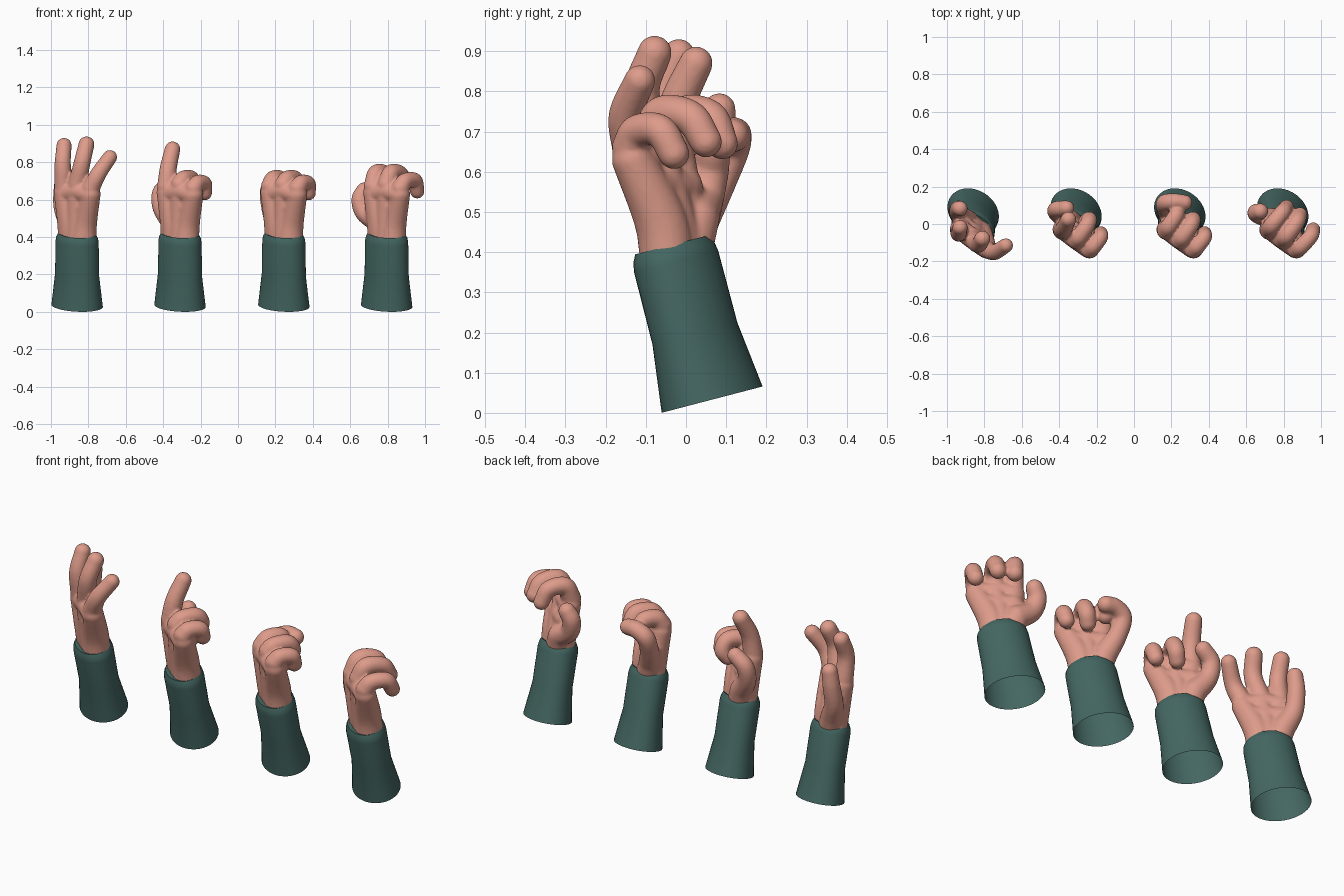
import bpy, bmesh, math
from mathutils import Vector, Matrix

if "Cube" in bpy.data.objects:
    bpy.data.objects.remove(bpy.data.objects["Cube"])


def material(name, rgb):
    m = bpy.data.materials.new(name)
    m.diffuse_color = (*rgb, 1)
    m.use_nodes = True
    m.node_tree.nodes["Principled BSDF"].inputs["Base Color"].default_value = m.diffuse_color
    return m


SKIN = material("skin", (0.73, 0.33, 0.255))
CLOTH = material("green_cloth", (0.058, 0.135, 0.122))


def add_object(name, bm, mat):
    mesh = bpy.data.meshes.new(name)
    bm.to_mesh(mesh)
    bm.free()
    ob = bpy.data.objects.new(name, mesh)
    bpy.context.collection.objects.link(ob)
    mesh.materials.append(mat)
    for o in bpy.context.selected_objects:
        o.select_set(False)
    ob.select_set(True)
    bpy.context.view_layer.objects.active = ob
    return ob


def spline(points, steps=12):
    """Catmull-Rom through (x, y, z, radius) points."""
    p = [Vector(q) for q in points]
    p = [2 * p[0] - p[1]] + p + [2 * p[-1] - p[-2]]
    out = []
    for i in range(1, len(p) - 2):
        a, b, c, d = p[i - 1:i + 3]
        for k in range(steps):
            t = k / steps
            out.append(0.5 * (2 * b + (c - a) * t + (2 * a - 5 * b + 4 * c - d) * t * t
                              + (3 * b - a - 3 * c + d) * t ** 3))
    return out + [p[-2]]


def limb(bm, points, steps=12):
    """A rounded limb as a run of overlapping balls, fused later."""
    for x, y, z, r in spline(points, steps):
        bmesh.ops.create_icosphere(bm, subdivisions=3, radius=r,
                                   matrix=Matrix.Translation((x, y, z)))


# shared knuckles and thumb root, relative to each sleeve's x
INDEX = (-.073, -.035, .67, .050)
MIDDLE = (0, -.085, .68, .050)
PINKY = (.073, -.137, .66, .048)
THUMB = (-.045, .025, .48, .058)

FIST_MIDDLE = [MIDDLE, (.02, -.065, .71, .046), (.06, -.005, .712, .043),
               (.07, .025, .665, .042), (.05, .01, .625, .040)]
FIST_PINKY = [PINKY, (.095, -.118, .69, .043), (.13, -.072, .685, .041), (.132, -.05, .635, .039)]

POSES = {
    "open_hand": (-.86, [
        [INDEX, (-.077, -.05, .79, .044), (-.07, -.018, .890, .041)],
        [MIDDLE, (.027, -.11, .80, .045), (.05, -.078, .896, .043)],
        [PINKY, (.115, -.15, .74, .043), (.175, -.115, .827, .039)],
        [THUMB, (-.08, .06, .57, .048), (-.08, .08, .67, .045), (-.07, .083, .755, .041)]]),
    "pointing_hand": (-.31, [
        [INDEX, (-.062, -.02, .77, .046), (-.04, .025, .870, .042)],
        FIST_MIDDLE, FIST_PINKY,
        [THUMB, (-.1, .058, .56, .048), (-.103, .078, .64, .045), (-.05, .085, .69, .041)]]),
    "closed_fist": (.245, [
        [INDEX, (-.055, -.01, .71, .046), (-.02, .045, .71, .043), (-.01, .07, .66, .040)],
        FIST_MIDDLE, FIST_PINKY,
        [THUMB, (-.075, .075, .57, .048), (-.08, .112, .655, .046), (-.03, .12, .69, .044),
         (.025, .115, .69, .042)]]),
    "loose_fist": (.795, [
        [INDEX, (-.055, -.005, .742, .046), (-.003, .06, .735, .043), (.02, .09, .67, .040)],
        [MIDDLE, (.025, -.06, .742, .047), (.075, .01, .735, .043), (.092, .05, .675, .040)],
        [PINKY, (.10, -.12, .70, .043), (.15, -.065, .702, .041), (.163, -.03, .645, .039)],
        [THUMB, (-.12, .045, .53, .049), (-.142, .06, .60, .047), (-.12, .068, .65, .043)]]),
}

# sleeve profile: distance along the arm, half width, half depth
SLEEVE = [(0, .147, .119), (.17, .129, .096), (.355, .124, .098),
          (.378, .120, .094), (.398, .108, .085), (.39, .085, .06)]


def make_sleeve(name, cx):
    bm = bmesh.new()
    frame = (Matrix.Translation((cx, .065, .033)) @ Matrix.Rotation(math.radians(14.6), 4, 'X')
             @ Matrix.Rotation(math.radians(-37), 4, 'Z'))
    n = 40
    rings = [[bm.verts.new(frame @ Vector((a * math.cos(math.tau * i / n),
                                           b * math.sin(math.tau * i / n), t)))
              for i in range(n)] for t, a, b in SLEEVE]
    for r0, r1 in zip(rings, rings[1:]):
        for i in range(n):
            j = (i + 1) % n
            bm.faces.new((r0[i], r0[j], r1[j], r1[i]))
    add_object(name, bm, CLOTH)
    bpy.ops.object.shade_smooth_by_angle(angle=math.radians(40))


def make_hand(name, cx, digits):
    bm = bmesh.new()
    # palm: three broad limbs from the wrist, tied by bars across
    for (wx, wy), (kx, ky, kz, kr) in zip([(-.032, .004), (0, -.02), (.032, -.044)],
                                          [INDEX, MIDDLE, PINKY]):
        limb(bm, [(wx, wy, .37, .070), (wx * 1.3, wy - .02, .48, .066),
                  (kx, ky + .005, kz - .03, .053)])
    limb(bm, [(-.068, -.03, .635, .053), (0, -.08, .645, .055), (.068, -.13, .625, .053)])
    limb(bm, [(-.055, -.015, .56, .058), (.055, -.095, .56, .056)])
    limb(bm, [(-.02, .0, .40, .066), THUMB])
    # fingers and thumb
    for points in digits:
        limb(bm, points)
    bmesh.ops.translate(bm, verts=bm.verts, vec=(cx, 0, 0))
    ob = add_object(name, bm, SKIN)
    # fuse into one soft skin
    fuse = ob.modifiers.new("fuse", 'REMESH')
    fuse.mode = 'VOXEL'
    fuse.voxel_size = .007
    soften = ob.modifiers.new("soften", 'SMOOTH')
    soften.factor = .5
    soften.iterations = 5
    bpy.ops.object.convert(target='MESH')
    bpy.ops.object.shade_smooth()


for name, (cx, digits) in POSES.items():
    make_sleeve(name + "_sleeve", cx)
    make_hand(name, cx, digits)
